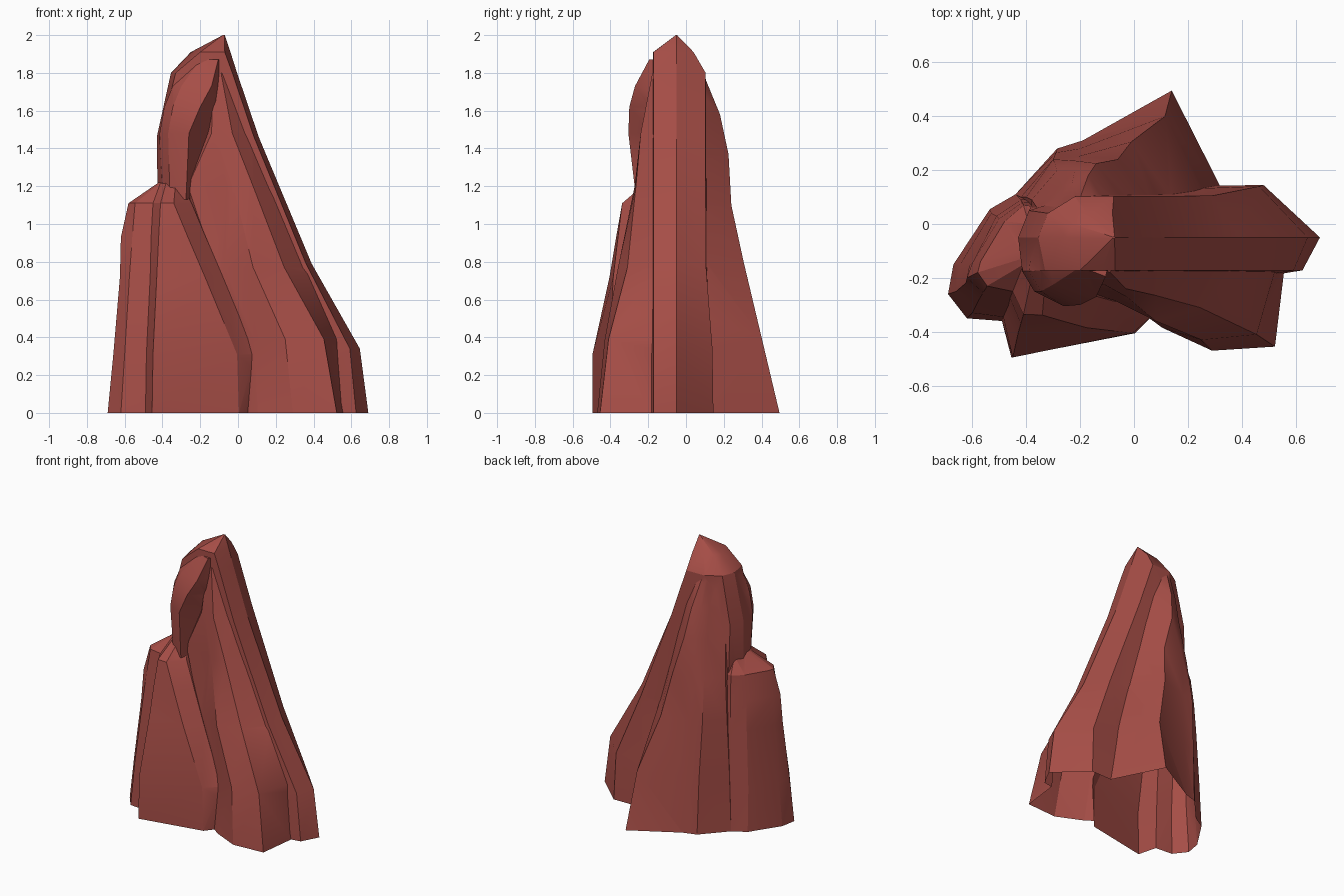
import bpy, bmesh, math

# One flat colour for the whole rock
rock = bpy.data.materials.new("red sandstone")
rock.diffuse_color = (0.38, 0.075, 0.062, 1)


def loft(name, sections, depth):
    """Closed loft through (z, outline) sections; the foot runs below z=0 for trimming."""
    bm = bmesh.new()
    sections = [(-depth, sections[0][1])] + sections
    rings = [[bm.verts.new((x, y, z)) for x, y in pts] for z, pts in sections]
    n = len(rings[0])
    for lo, hi in zip(rings, rings[1:]):
        for i in range(n):
            j = (i + 1) % n
            bm.faces.new((lo[i], lo[j], hi[j], hi[i]))
    bm.faces.new(rings[0][::-1])
    bm.faces.new(rings[-1])
    bmesh.ops.triangulate(bm, faces=bm.faces[:])
    bmesh.ops.recalc_face_normals(bm, faces=bm.faces[:])
    me = bpy.data.meshes.new(name)
    bm.to_mesh(me)
    bm.free()
    me.materials.append(rock)
    ob = bpy.data.objects.new(name, me)
    bpy.context.collection.objects.link(ob)
    return ob


# Main fin: the tall ridge running from the peak down to the right
spire = loft("rock_spire", [
    (0, [(.69, -.05), (.48, .145), (.2, .14), (-.38, .08), (-.43, -.05), (-.35, -.2), (.2, -.24), (.625, -.172)]),
    (.34, [(.645, -.05), (.465, .14), (.18, .13), (-.38, .08), (-.43, -.05), (-.37, -.19), (.2, -.22), (.592, -.172)]),
    (.79, [(.39, -.05), (.29, .105), (.1, .11), (-.38, .07), (-.42, -.05), (-.38, -.18), (.1, -.19), (.36, -.172)]),
    (1.46, [(.11, -.05), (.04, .104), (-.2, .11), (-.39, .05), (-.43, -.05), (-.415, -.172), (-.15, -.18), (.085, -.172)]),
    (1.8, [(-.005, -.05), (-.075, .104), (-.22, .102), (-.32, .04), (-.355, -.05), (-.33, -.172), (-.18, -.175), (-.03, -.172)]),
    (1.91, [(-.04, -.05), (-.08, .04), (-.17, .035), (-.225, 0), (-.25, -.05), (-.2, -.172), (-.12, -.174), (-.07, -.172)]),
    (2, [(-.07, -.05), (-.072, -.047), (-.075, -.047), (-.08, -.048), (-.08, -.05), (-.08, -.053), (-.075, -.054), (-.072, -.053)]),
], .1)

# Front right slab leaning against the fin
slab = loft("front_right_slab", [
    (0, [(.56, -.15), (.25, 0), (-.05, -.2), (.03, -.33), (.105, -.385), (.29, -.47), (.523, -.455)]),
    (.39, [(.53, -.15), (.2, 0), (-.1, -.2), (.04, -.31), (.085, -.335), (.25, -.43), (.455, -.41)]),
    (.77, [(.36, -.15), (.1, 0), (-.2, -.15), (-.12, -.27), (-.07, -.285), (.08, -.36), (.245, -.31)]),
    (1.2, [(.18, -.15), (0, 0), (-.3, -.15), (-.265, -.215), (-.06, -.255), (-.025, -.272), (.08, -.265)]),
    (1.48, [(.06, -.15), (-.05, -.05), (-.25, -.15), (-.17, -.175), (-.14, -.22), (-.11, -.225), (-.03, -.24)]),
    (1.8, [(-.06, -.15), (-.1, -.1), (-.18, -.15), (-.15, -.162), (-.13, -.168), (-.11, -.174), (-.09, -.178)]),
], .11)

# Lower block on the left with its sloping top
block = loft("left_block", [
    (0, [(-.1, .1), (-.44, .11), (-.535, .055), (-.67, -.15), (-.69, -.26), (-.62, -.35), (-.49, -.36), (-.455, -.495), (.005, -.405), (.08, -.31)]),
    (.31, [(-.1, .1), (-.43, .1), (-.53, .04), (-.645, -.15), (-.66, -.25), (-.60, -.33), (-.485, -.345), (-.45, -.495), (-.005, -.405), (.09, -.32)]),
    (.72, [(-.15, .1), (-.42, .09), (-.51, .03), (-.61, -.15), (-.625, -.22), (-.575, -.28), (-.465, -.3), (-.43, -.405), (-.175, -.385), (-.08, -.285)]),
    (.93, [(-.2, .08), (-.415, .08), (-.5, .02), (-.6, -.145), (-.62, -.2), (-.56, -.255), (-.46, -.275), (-.42, -.37), (-.265, -.36), (-.17, -.26)]),
    (1.11, [(-.25, .05), (-.41, .07), (-.48, .01), (-.57, -.14), (-.58, -.18), (-.545, -.23), (-.45, -.25), (-.41, -.335), (-.34, -.338), (-.245, -.24)]),
    (1.22, [(-.3, -.02), (-.39, 0), (-.4, -.04), (-.42, -.1), (-.42, -.13), (-.41, -.15), (-.4, -.17), (-.38, -.2), (-.33, -.21), (-.3, -.17)]),
], .12)

# Bulge on the front of the head
bulge = loft("head_bulge", [
    (1.14, [(-.2, -.1), (-.38, -.1), (-.40, -.17), (-.36, -.23), (-.275, -.265), (-.24, -.17)]),
    (1.48, [(-.15, -.1), (-.40, -.1), (-.415, -.175), (-.37, -.25), (-.26, -.305), (-.14, -.17)]),
    (1.62, [(-.12, -.1), (-.38, -.1), (-.39, -.175), (-.345, -.25), (-.2, -.3), (-.11, -.17)]),
    (1.73, [(-.13, -.1), (-.345, -.1), (-.345, -.172), (-.3, -.225), (-.14, -.27), (-.1, -.17)]),
    (1.87, [(-.12, -.1), (-.2, -.1), (-.2, -.16), (-.17, -.17), (-.105, -.195), (-.095, -.15)]),
], -1.13)

# Back buttress flaring out at the foot
back = loft("back_buttress", [
    (0, [(.32, .14), (.14, .495), (-.19, .31), (-.285, .28), (-.44, .11), (-.4, -.05), (.2, -.05)]),
    (.4, [(.25, .12), (.115, .4), (-.2, .28), (-.29, .265), (-.42, .1), (-.4, -.05), (.15, -.05)]),
    (.8, [(.14, .095), (-.01, .305), (-.21, .25), (-.3, .24), (-.4, .1), (-.38, -.05), (.1, -.05)]),
    (1.1, [(.06, .09), (-.06, .24), (-.22, .235), (-.285, .2), (-.38, .09), (-.38, -.05), (0, -.05)]),
    (1.37, [(-.01, .09), (-.14, .225), (-.22, .2), (-.27, .14), (-.36, .06), (-.36, -.05), (-.05, -.05)]),
    (1.58, [(-.07, .09), (-.17, .18), (-.23, .15), (-.265, .11), (-.33, .04), (-.32, -.05), (-.1, -.05)]),
    (1.78, [(-.15, .08), (-.2, .098), (-.23, .09), (-.26, .06), (-.28, .03), (-.26, -.05), (-.15, -.05)]),
], .13)

# Fuse the parts into one skin
parts = [slab, block, bulge, back]
for part in parts:
    mod = spire.modifiers.new("join", 'BOOLEAN')
    mod.operation = 'UNION'
    mod.solver = 'EXACT'
    mod.object = part
deps = bpy.context.evaluated_depsgraph_get()
fused = bpy.data.meshes.new_from_object(spire.evaluated_get(deps))
spire.modifiers.clear()
spire.data = fused
for part in parts:
    bpy.data.objects.remove(part)

# Trim at ground level, leaving the underside open
bm = bmesh.new()
bm.from_mesh(fused)
bmesh.ops.bisect_plane(bm, geom=bm.verts[:] + bm.edges[:] + bm.faces[:],
                       plane_co=(0, 0, 0), plane_no=(0, 0, 1), clear_inner=True)
bm.to_mesh(fused)
bm.free()

# Soft facets with crisp ridges
bpy.context.view_layer.objects.active = spire
spire.select_set(True)
bpy.ops.object.shade_smooth_by_angle(angle=math.radians(25))
